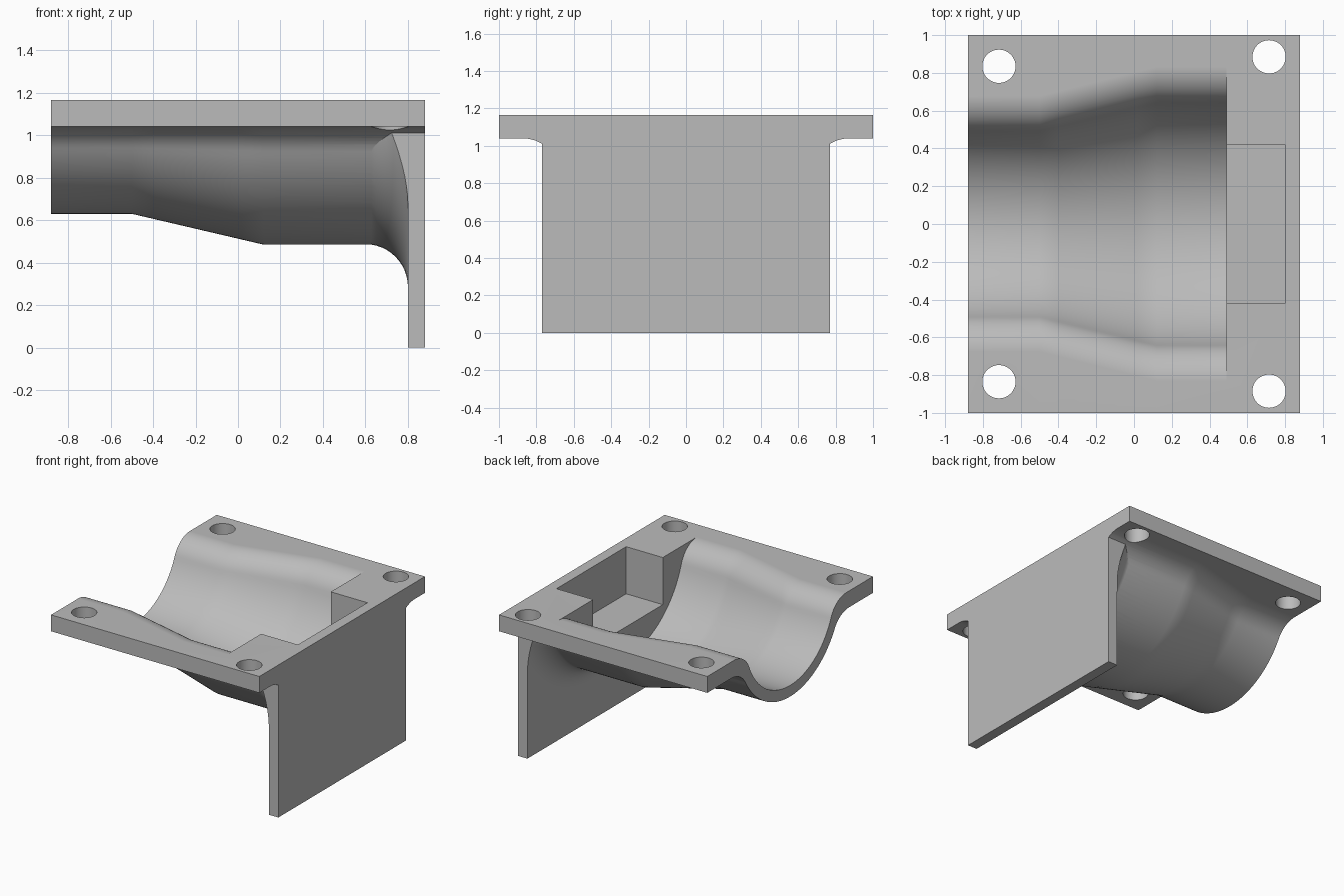
import bpy, bmesh
from math import sin, cos, acos, asin, pi, sqrt, radians

AXIS = 1.25          # height of the channel axis
TOP, UNDER = 1.165, 1.04   # flange faces
FILLET = 0.2
END_X = 0.88
WALL_X = 0.49        # where the channel stops
PLATE_Y = 0.77

cube = bpy.data.objects.get("Cube")
if cube:
    bpy.data.objects.remove(cube)

grey = bpy.data.materials.new("plain grey")
grey.use_nodes = True
colour = (0.5, 0.5, 0.5, 1)
grey.diffuse_color = colour
for node in grey.node_tree.nodes:
    if node.type == 'BSDF_PRINCIPLED':
        node.inputs["Base Color"].default_value = colour


def make_object(name, bm):
    bmesh.ops.recalc_face_normals(bm, faces=bm.faces)
    mesh = bpy.data.meshes.new(name)
    bm.to_mesh(mesh)
    bm.free()
    mesh.materials.append(grey)
    obj = bpy.data.objects.new(name, mesh)
    bpy.context.collection.objects.link(obj)
    return obj


def loft(name, sections):
    """Closed solid through (x, [(y, z), ...]) sections."""
    bm = bmesh.new()
    rings = [[bm.verts.new((x, y, z)) for y, z in pts] for x, pts in sections]
    for a, b in zip(rings, rings[1:]):
        for i in range(len(a)):
            j = (i + 1) % len(a)
            bm.faces.new((a[i], a[j], b[j], b[i]))
    bm.faces.new(rings[0])
    bm.faces.new(rings[-1])
    return make_object(name, bm)


def mirrored(half):
    """Full section from a half that starts on the centre line."""
    return [(-y, z) for y, z in reversed(half[1:])] + half


def channel(r, z_flat):
    """Half of a round trough blending into a flat at z_flat."""
    a = acos((AXIS - z_flat + FILLET) / (r + FILLET))
    yc, zc = (r + FILLET) * sin(a), z_flat - FILLET
    arc = [(r * sin(a * i / 28), AXIS - r * cos(a * i / 28)) for i in range(29)]
    blend = [(yc - FILLET * sin(a * i / 12), zc + FILLET * cos(a * i / 12))
             for i in range(11, -1, -1)]
    return arc + blend


def widening(x, small, large):
    t = min(max((x + 0.5) / 0.62, 0), 1)
    return small + (large - small) * t


def cylinder(name, r, depth, centre, along_x):
    bm = bmesh.new()
    bmesh.ops.create_cone(bm, cap_ends=True, segments=96 if along_x else 48,
                          radius1=r, radius2=r, depth=depth)
    for v in bm.verts:
        if along_x:
            v.co = (v.co.z, v.co.y, v.co.x)
        v.co += Vector(centre)
    return make_object(name, bm)


def box(name, lo, hi):
    ends = [(lo[1], lo[2]), (hi[1], lo[2]), (hi[1], hi[2]), (lo[1], hi[2])]
    return loft(name, [(lo[0], ends), (hi[0], ends)])


def boolean(target, tool, operation):
    tool.hide_render = True
    mod = target.modifiers.new(tool.name, 'BOOLEAN')
    mod.operation, mod.solver, mod.object = operation, 'EXACT', tool
    bpy.context.view_layer.objects.active = target
    bpy.ops.object.modifier_apply(modifier=mod.name)
    bpy.data.objects.remove(tool)


from mathutils import Vector

slope = [-0.5 + 0.62 * i / 6 for i in range(7)]

# Outer body: flanges and rounded underside
body = loft("channel_housing", [
    (x, mirrored(channel(widening(x, 0.62, 0.765), UNDER) + [(1, UNDER), (1, TOP)]))
    for x in [-END_X] + slope + [END_X]])


# End plate with its flared root
def flare_section(r):
    half = []
    y_max = min(r, PLATE_Y)
    for i in range(33):
        y = y_max * sin(pi / 2 * i / 32)
        half.append((y, min(AXIS - sqrt(max(r * r - y * y, 0)), 1.1)))
    return mirrored(half + [(y_max, 1.12)])


def plate_section():
    half = [(PLATE_Y * sin(pi / 2 * i / 32), 0) for i in range(33)]
    return mirrored(half + [(PLATE_Y, 1.12)])


sections = []
for i in range(13):
    a = pi / 2 * i / 12
    sections.append((0.6 + 0.2 * sin(a), flare_section(0.763 + 0.202 * (1 - cos(a)))))
sections += [(0.801, plate_section()), (END_X, plate_section())]
boolean(body, loft("end_plate", sections), 'UNION')

# Open channel
cut = []
for x in [-0.95] + slope + [WALL_X]:
    half = channel(widening(x, 0.535, 0.68), TOP)
    cut.append((x, mirrored(half + [(half[-1][0], 1.4)])))
boolean(body, loft("channel_cutter", cut), 'DIFFERENCE')

# Round seat, square pocket and end opening
boolean(body, cylinder("seat_cutter", 0.535, 0.18, (0.49, 0, AXIS), True), 'DIFFERENCE')
boolean(body, box("pocket_cutter", (0.42, -0.42, 0.805), (0.8, 0.42, 1.4)), 'DIFFERENCE')
boolean(body, cylinder("opening_cutter", 0.42, 0.3, (0.88, 0, AXIS), True), 'DIFFERENCE')

# Bolt holes
for x, y in ((-0.715, 0.835), (0.715, 0.885)):
    for side in (1, -1):
        hole = cylinder("hole_cutter", 0.088, 0.5, (x, side * y, 1.12), False)
        boolean(body, hole, 'DIFFERENCE')

# Smooth curved faces, crisp edges
bpy.ops.object.select_all(action='DESELECT')
body.select_set(True)
bpy.context.view_layer.objects.active = body
bpy.ops.object.shade_smooth_by_angle(angle=radians(22))
weighted = body.modifiers.new("even shading", 'WEIGHTED_NORMAL')
weighted.keep_sharp = True
